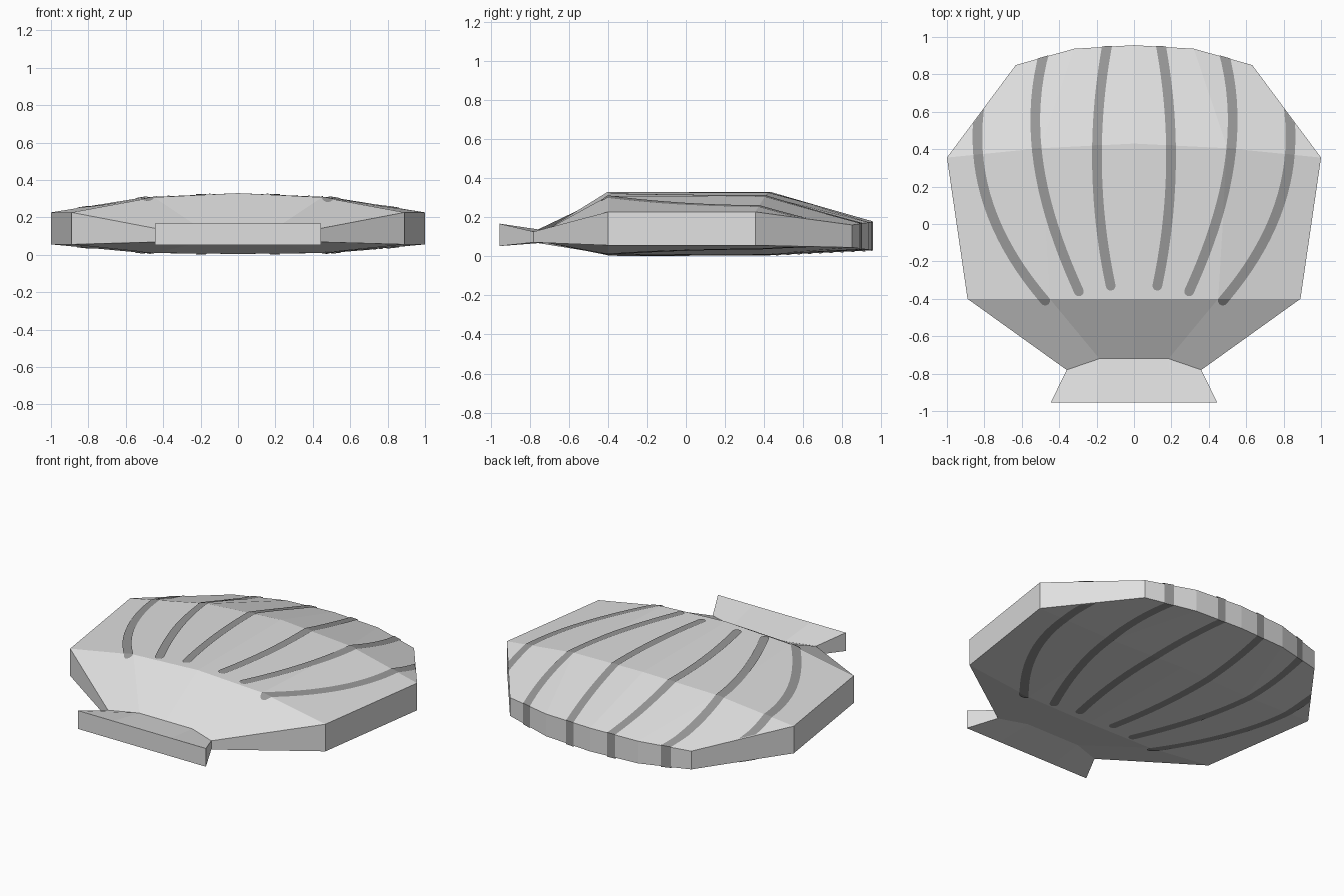
import bpy, bmesh, math
from mathutils import Vector

if "Cube" in bpy.data.objects:
    bpy.data.objects.remove(bpy.data.objects["Cube"])


def material(name, v):
    m = bpy.data.materials.new(name)
    m.diffuse_color = (v, v, v, 1)
    m.use_nodes = True
    m.node_tree.nodes["Principled BSDF"].inputs["Base Color"].default_value = m.diffuse_color
    return m


shell_mat = material("pale shell", 0.74)
stripe_mat = material("grey stripe", 0.31)

# Half rows from hinge to fan edge: (x, y, top z, bottom z) at centre, middle, side
ROWS = [
    [(0, -.955, .167, .052), (.2, -.955, .167, .052), (.445, -.955, .167, .052)],
    [(0, -.72, .132, .07), (.185, -.72, .132, .07), (.36, -.78, .126, .071)],
    [(0, -.40, .33, .005), (.45, -.40, .308, .01), (.89, -.40, .227, .056)],
    [(0, .43, .33, .005), (.5, .405, .308, .01), (1, .355, .227, .056)],
    [(0, .956, .177, .03), (.32, .937, .173, .033), (.632, .85, .16, .045)],
]


def add_object(name, bm, mat):
    bmesh.ops.recalc_face_normals(bm, faces=bm.faces)
    me = bpy.data.meshes.new(name)
    bm.to_mesh(me)
    bm.free()
    me.materials.append(mat)
    ob = bpy.data.objects.new(name, me)
    bpy.context.collection.objects.link(ob)
    return ob


def shell(name, mat, sx=1, sy=1, dz=0):
    """Closed faceted shell; sx, sy and dz give a slightly offset copy."""
    bm = bmesh.new()
    top, bot = [], []
    for row in ROWS:
        full = [(-x, y, t, b) for x, y, t, b in row[:0:-1]] + row
        top.append([bm.verts.new((x * sx, y * sy, t + dz)) for x, y, t, b in full])
        bot.append([bm.verts.new((x * sx, y * sy, b - dz)) for x, y, t, b in full])
    n, m = len(ROWS), 5
    for i in range(n - 1):
        for j in range(m - 1):
            for g in (top, bot):
                bm.faces.new((g[i][j], g[i][j + 1], g[i + 1][j + 1], g[i + 1][j]))
    # Rim wall around the outline
    loop = [(0, j) for j in range(m)] + [(i, m - 1) for i in range(1, n)]
    loop += [(n - 1, j) for j in range(m - 2, -1, -1)] + [(i, 0) for i in range(n - 2, 0, -1)]
    for (a, b), (c, d) in zip(loop, loop[1:] + loop[:1]):
        bm.faces.new((top[a][b], top[c][d], bot[c][d], bot[a][b]))
    return add_object(name, bm, mat)


shell("shell", shell_mat)

# Stripe centre lines (x, y) on the right half
PATHS = [
    [(.125, -.33), (.178, 0), (.198, .4), (.135, 1.0)],
    [(.295, -.36), (.435, 0), (.52, .4), (.455, 1.0)],
    [(.475, -.41), (.69, -.1), (.825, .3), (.81, .72)],
]
HALF_WIDTH = .026


def curve_x(path, y):
    """Smooth cubic through the four path points."""
    total = 0
    for xi, yi in path:
        w = xi
        for _, yj in path:
            if yj != yi:
                w *= (y - yj) / (yi - yj)
        total += w
    return total


def stripe_outline(path, side):
    y0, y1 = path[0][1], path[-1][1]
    ys = [y0 + (y1 - y0) * k / 20 for k in range(21)]
    pts = [Vector((curve_x(path, y), y)) for y in ys]
    left, right = [], []
    for k, p in enumerate(pts):
        t = (pts[min(k + 1, 20)] - pts[max(k - 1, 0)]).normalized()
        nrm = Vector((-t.y, t.x)) * HALF_WIDTH
        left.append(p + nrm)
        right.append(p - nrm)
    # Rounded end near the hinge
    r = left[0] - pts[0]
    cap = []
    for k in range(1, 8):
        a = math.pi * k / 8
        cap.append(pts[0] + Vector((r.x * math.cos(a) - r.y * math.sin(a),
                                    r.x * math.sin(a) + r.y * math.cos(a))))
    return [(side * p.x, p.y) for p in left[::-1] + cap + right]


# Upright stripe prisms, trimmed by a slightly raised copy of the shell
bm = bmesh.new()
for path in PATHS:
    for side in (1, -1):
        f = bm.faces.new([bm.verts.new((x, y, -.3)) for x, y in stripe_outline(path, side)])
        ext = bmesh.ops.extrude_face_region(bm, geom=[f])["geom"]
        for v in ext:
            if isinstance(v, bmesh.types.BMVert):
                v.co.z = .7
stripes = add_object("stripes", bm, stripe_mat)
trimmer = shell("stripe_trimmer", stripe_mat, .994, 1.004, .004)
trimmer.hide_render = True

mod = stripes.modifiers.new("trim", "BOOLEAN")
mod.operation = "INTERSECT"
mod.solver = "EXACT"
mod.object = trimmer
deps = bpy.context.evaluated_depsgraph_get()
mesh = bpy.data.meshes.new_from_object(stripes.evaluated_get(deps))
stripes.modifiers.clear()
stripes.data = mesh
bpy.data.objects.remove(trimmer)

# Keep only the skins on the top, the underside and the fan edge
bm = bmesh.new()
bm.from_mesh(mesh)
bm.normal_update()
inner = [f for f in bm.faces if abs(f.normal.z) < .5 and f.normal.y < .9]
bmesh.ops.delete(bm, geom=inner, context="FACES")
for f in bm.faces:
    f.material_index = 0
bm.to_mesh(mesh)
bm.free()
